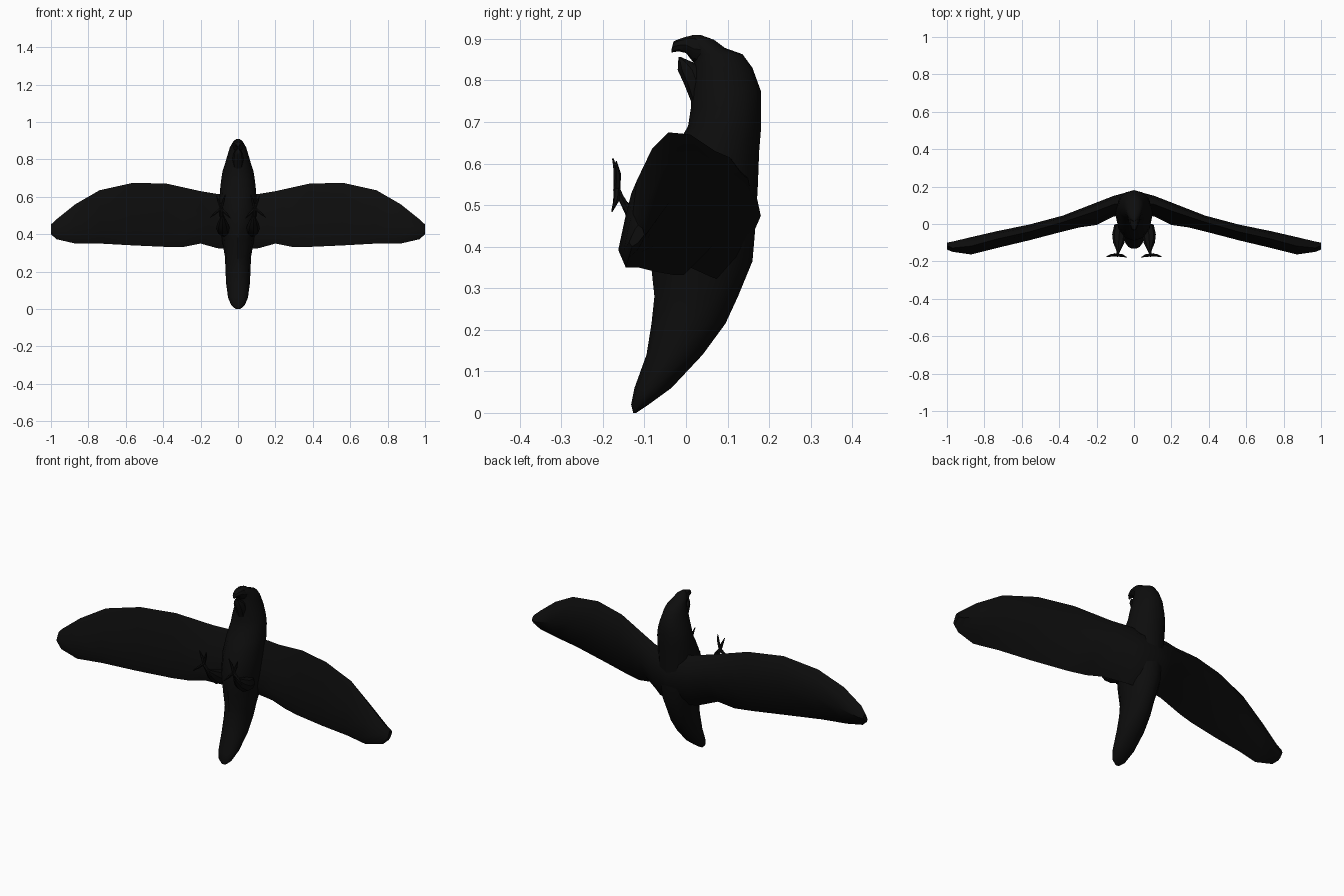
import bpy, bmesh, math
from mathutils import Vector

cube = bpy.data.objects.get("Cube")
if cube:
    bpy.data.objects.remove(cube, do_unlink=True)

plumage = bpy.data.materials.new("black plumage")
plumage.use_nodes = True
black = (0.004, 0.004, 0.004, 1)
plumage.diffuse_color = black
plumage.node_tree.nodes["Principled BSDF"].inputs["Base Color"].default_value = black


def loft(name, rings, mirror=False, cap_start=True):
    """Skin a row of closed rings, capped at the ends."""
    bm = bmesh.new()
    rows = [[bm.verts.new(p) for p in ring] for ring in rings]
    for a, b in zip(rows, rows[1:]):
        n = len(a)
        for i in range(n):
            bm.faces.new((a[i], a[(i + 1) % n], b[(i + 1) % n], b[i]))
    if cap_start:
        bm.faces.new(rows[0])
    bm.faces.new(rows[-1])
    bmesh.ops.recalc_face_normals(bm, faces=bm.faces)
    # an open shell may come out inside-out: the far cap must face away
    bm.faces.ensure_lookup_table()
    cap = bm.faces[-1]
    inside = sum((Vector(p) for p in rings[-2]), Vector()) / len(rings[-2])
    if cap.normal.dot(cap.calc_center_median() - inside) < 0:
        bmesh.ops.reverse_faces(bm, faces=bm.faces)
    mesh = bpy.data.meshes.new(name)
    bm.to_mesh(mesh)
    bm.free()
    mesh.materials.append(plumage)
    ob = bpy.data.objects.new(name, mesh)
    bpy.context.collection.objects.link(ob)
    if mirror:
        ob.modifiers.new("Mirror", 'MIRROR')
    bpy.ops.object.select_all(action='DESELECT')
    bpy.context.view_layer.objects.active = ob
    ob.select_set(True)
    bpy.ops.object.shade_smooth_by_angle(angle=math.radians(40))
    return ob


def level_rings(rows, sides=12):
    """Elliptical rings from (z, front y, back y, half width)."""
    out = []
    for z, f, b, w in rows:
        angles = [2 * math.pi * i / sides for i in range(sides)]
        out.append([(w * math.sin(a), (f + b) / 2 - (b - f) / 2 * math.cos(a), z)
                    for a in angles])
    return out


def tube(name, path, sides=6):
    """Tapered limb through (point, radius) pairs."""
    pts = [Vector(p) for p, r in path]
    rings = []
    for i, (p, r) in enumerate(path):
        d = pts[min(i + 1, len(pts) - 1)] - pts[max(i - 1, 0)]
        q = d.to_track_quat('Z', 'Y')
        rings.append([pts[i] + q @ Vector((r * math.cos(a), r * math.sin(a), 0))
                      for a in (2 * math.pi * k / sides for k in range(sides))])
    return loft(name, rings, mirror=True)


# Body: tail, trunk and head in one skin
loft("body", level_rings([
    (0.00, -0.127, -0.120, 0.012), (0.02, -0.132, -0.090, 0.036),
    (0.06, -0.124, -0.035, 0.053), (0.14, -0.095, 0.040, 0.064),
    (0.215, -0.083, 0.095, 0.067), (0.28, -0.076, 0.125, 0.070),
    (0.365, -0.085, 0.160, 0.085), (0.46, -0.090, 0.168, 0.096),
    (0.55, -0.070, 0.173, 0.100), (0.63, -0.030, 0.176, 0.097),
    (0.69, 0.005, 0.181, 0.090), (0.735, 0.012, 0.181, 0.083),
    (0.775, 0.012, 0.180, 0.070), (0.83, 0.018, 0.160, 0.054),
    (0.863, 0.020, 0.136, 0.044), (0.878, 0.015, 0.094, 0.036),
    (0.898, 0.008, 0.067, 0.024), (0.909, 0.015, 0.036, 0.008)]))

# Beak: hooked upper half, and lower half slightly open
upper = []
for y, lo, hi, w in [(0.045, 0.840, 0.906, 0.032), (0.018, 0.843, 0.909, 0.030),
                     (0.000, 0.866, 0.905, 0.025), (-0.018, 0.870, 0.899, 0.018),
                     (-0.030, 0.868, 0.894, 0.011), (-0.035, 0.867, 0.874, 0.004)]:
    upper.append([(w * math.sin(a), y, (lo + hi) / 2 + (hi - lo) / 2 * math.cos(a))
                  for a in (2 * math.pi * k / 8 for k in range(8))])
loft("upper_beak", upper)
loft("lower_beak", level_rings([
    (0.750, 0.012, 0.060, 0.026), (0.790, -0.004, 0.060, 0.030),
    (0.825, -0.020, 0.050, 0.027), (0.843, -0.019, 0.018, 0.019),
    (0.856, -0.018, -0.012, 0.006)], 8))

# Wings: cambered sections from the spine to the tip
# x, leading edge (y, z), trailing edge (y, z), back y, front y
stations = [
    (0.00, 0.120, 0.600, 0.090, 0.320, 0.180, 0.060),
    (0.11, 0.105, 0.615, 0.065, 0.325, 0.150, 0.040),
    (0.20, 0.070, 0.630, 0.010, 0.350, 0.115, -0.005),
    (0.29, 0.040, 0.650, -0.005, 0.332, 0.080, -0.018),
    (0.38, 0.010, 0.670, -0.030, 0.332, 0.045, -0.040),
    (0.56, -0.042, 0.675, -0.075, 0.340, -0.003, -0.087),
    (0.74, -0.082, 0.635, -0.115, 0.350, -0.040, -0.130),
    (0.87, -0.118, 0.560, -0.145, 0.350, -0.070, -0.163),
    (0.97, -0.128, 0.480, -0.138, 0.373, -0.094, -0.149),
    (1.00, -0.115, 0.452, -0.130, 0.400, -0.100, -0.137)]
sections = []
for x, ly, lz, ty, tz, back, front in stations:
    def at(y, t):
        return (x, y, tz + (lz - tz) * t)
    sections.append([at(ly, 1), at(back * 0.7 + ly * 0.3, 0.85), at(back, 0.55),
                     at((back + ty) / 2, 0.18), at(ty, 0), at(front, 0.2),
                     at(front * 0.65 + ly * 0.35, 0.55), at(front * 0.3 + ly * 0.7, 0.85)])
loft("wings", sections, mirror=True, cap_start=False)

# Legs: feathered thigh, thin shank and splayed toes
tube("thighs", [((0.070, -0.010, 0.420), 0.036), ((0.080, -0.060, 0.430), 0.037),
                ((0.082, -0.100, 0.455), 0.030), ((0.083, -0.135, 0.485), 0.014),
                ((0.085, -0.150, 0.505), 0.008)], 8)
tube("shanks", [((0.084, -0.140, 0.488), 0.010), ((0.087, -0.158, 0.520), 0.008),
                ((0.090, -0.168, 0.540), 0.009)])
toes = {"inner_front_toes": (0.068, -0.176, 0.612), "outer_front_toes": (0.115, -0.168, 0.605),
        "inner_rear_toes": (0.040, -0.178, 0.485), "outer_rear_toes": (0.148, -0.176, 0.490)}
for name, tip in toes.items():
    root, end = Vector((0.090, -0.166, 0.538)), Vector(tip)
    knuckle = root.lerp(end, 0.55) + Vector((0, 0.004, 0))
    tube(name, [(root, 0.008), (knuckle, 0.007), (end, 0.002)])
